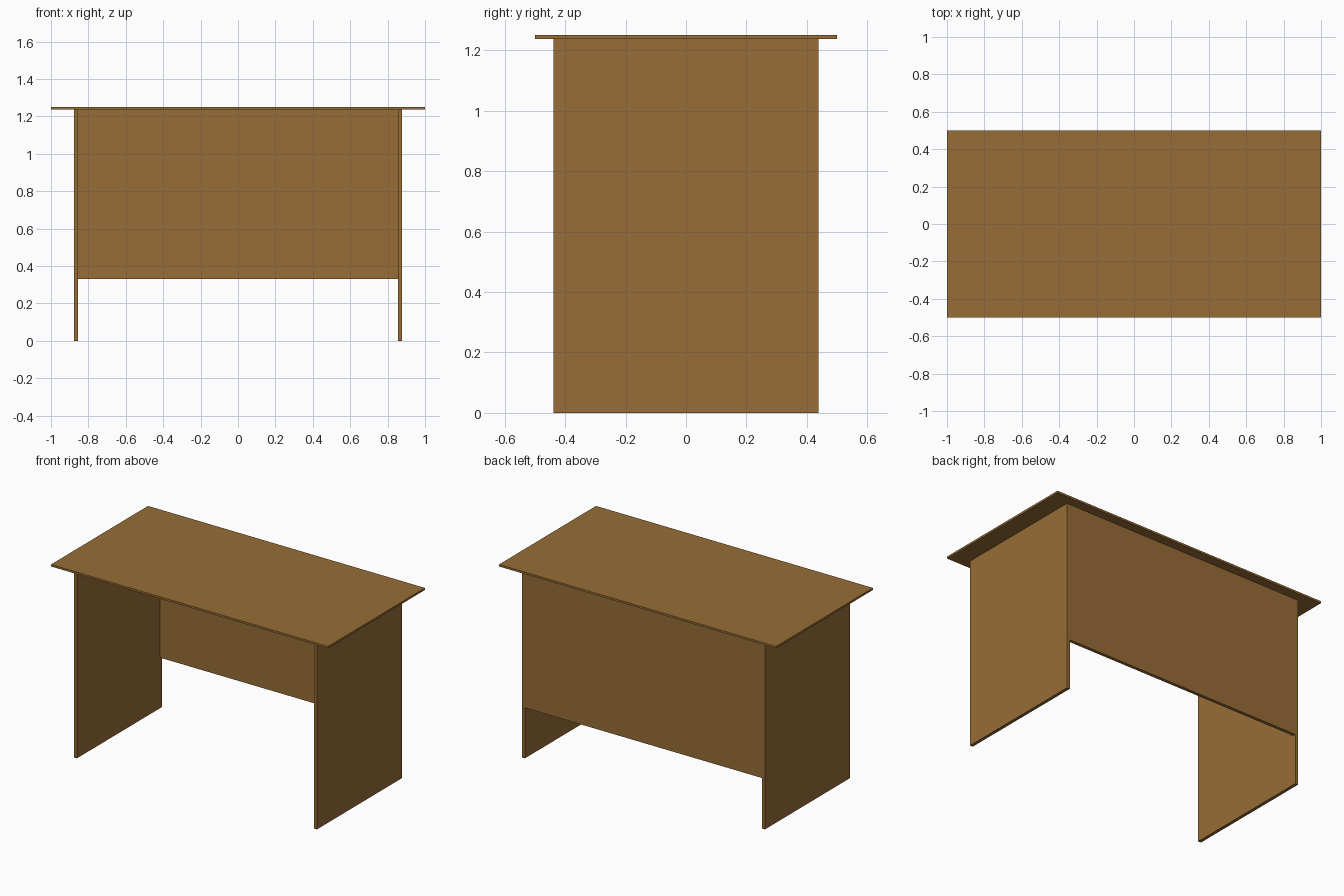
import bpy

cube = bpy.data.objects.get("Cube")
if cube:
    bpy.data.objects.remove(cube, do_unlink=True)

# Single wood colour
wood = bpy.data.materials.new("brown_wood")
wood.use_nodes = True
colour = (0.31, 0.153, 0.037, 1)
wood.diffuse_color = colour
bsdf = next(n for n in wood.node_tree.nodes if n.type == "BSDF_PRINCIPLED")
bsdf.inputs["Base Color"].default_value = colour


def board(name, low, high):
    """Flat-faced box spanning two opposite corners."""
    centre = [(a + b) / 2 for a, b in zip(low, high)]
    bpy.ops.mesh.primitive_cube_add(size=1, location=centre)
    obj = bpy.context.object
    obj.name = name
    obj.scale = [b - a for a, b in zip(low, high)]
    bpy.ops.object.transform_apply(location=False, rotation=False, scale=True)
    obj.data.materials.append(wood)
    return obj


HEIGHT, UNDERSIDE = 1.25, 1.237
OUTER, INNER = 0.877, 0.856   # side panel faces
DEPTH = 0.439                 # half depth of the base

# Thin overhanging top
board("desk_top", (-1, -0.5, UNDERSIDE), (1, 0.5, HEIGHT))

# Side panels reaching the floor
board("left_side_panel", (INNER, -DEPTH, 0), (OUTER, DEPTH, UNDERSIDE))
board("right_side_panel", (-OUTER, -DEPTH, 0), (-INNER, DEPTH, UNDERSIDE))

# Back panel, flush with the rear edges and raised off the floor
board("back_panel", (-INNER, DEPTH - 0.021, 0.33), (INNER, DEPTH, UNDERSIDE))
